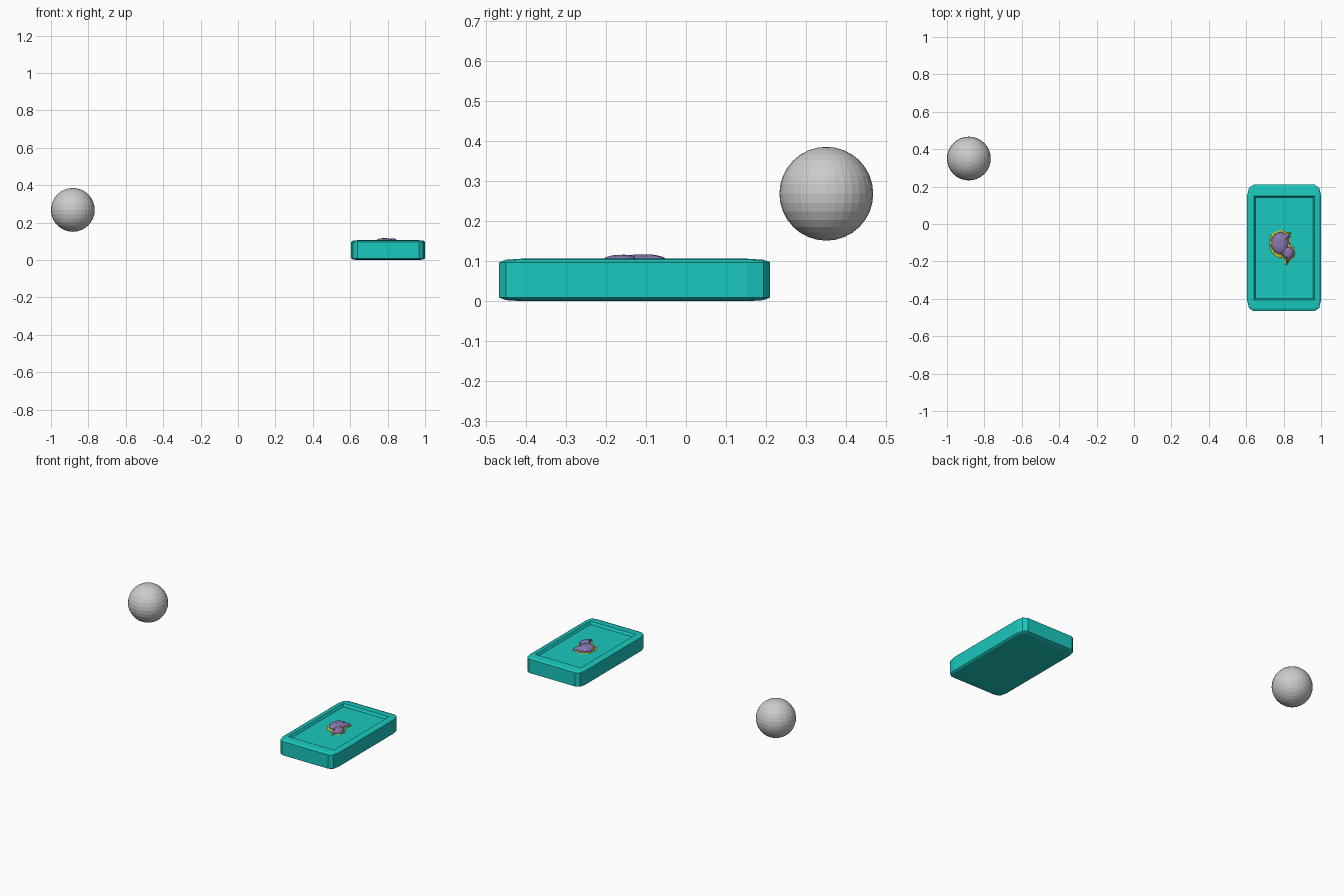
import bpy, bmesh
from mathutils import Vector, Matrix

if "Cube" in bpy.data.objects:
    bpy.data.objects.remove(bpy.data.objects["Cube"])


def material(name, rgb):
    m = bpy.data.materials.new(name)
    m.diffuse_color = (*rgb, 1)
    m.use_nodes = True
    m.node_tree.nodes["Principled BSDF"].inputs["Base Color"].default_value = m.diffuse_color
    return m


def finish(bm, name, mat):
    bmesh.ops.recalc_face_normals(bm, faces=bm.faces)
    me = bpy.data.meshes.new(name)
    bm.to_mesh(me)
    bm.free()
    ob = bpy.data.objects.new(name, me)
    bpy.context.collection.objects.link(ob)
    me.materials.append(mat)
    return ob


teal = material("teal", (0.01, 0.58, 0.52))
purple = material("purple", (0.24, 0.18, 0.42))
yellow = material("yellow", (0.65, 0.60, 0.02))

# Floating ball
bpy.ops.mesh.primitive_uv_sphere_add(segments=32, ring_count=16, radius=0.117,
                                     location=(-0.883, 0.35, 0.268))
bpy.context.object.name = "ball"

# Tray: bevelled cube, stretched flat, with the top face sunk in
bm = bmesh.new()
bmesh.ops.create_cube(bm, size=2)
bmesh.ops.bevel(bm, geom=bm.edges[:], offset=0.17, segments=2, profile=0.5, affect='EDGES')
bm.transform(Matrix.Translation((0.8025, -0.128, 0.053)) @ Matrix.Diagonal((0.1975, 0.338, 0.053, 1)))
bm.normal_update()
top = max(bm.faces, key=lambda f: f.calc_center_median().z)
bmesh.ops.inset_region(bm, faces=[top], thickness=0.003)
bmesh.ops.inset_region(bm, faces=[top], thickness=0.012)
for v in top.verts:
    v.co.z = 0.09
finish(bm, "tray", teal)


# Domed splat: outline shrunk ring by ring towards a peak
def splat(name, outline, peak, z0, height, mat):
    bm = bmesh.new()
    c = Vector(peak)
    rings = []
    for scale, h in ((1, 0), (0.95, 0.4), (0.75, 0.75), (0.45, 0.95)):
        rings.append([bm.verts.new((*(c + (Vector(p) - c) * scale), z0 + height * h)) for p in outline])
    n = len(outline)
    for a, b in zip(rings, rings[1:]):
        for i in range(n):
            j = (i + 1) % n
            bm.faces.new((a[i], a[j], b[j], b[i]))
    tip = bm.verts.new((*c, z0 + height))
    for i in range(n):
        bm.faces.new((rings[-1][i], rings[-1][(i + 1) % n], tip))
    bm.faces.new(rings[0][::-1])
    return finish(bm, name, mat)


splat("splat_edge", [(0.727, -0.13), (0.725, -0.09), (0.733, -0.055), (0.765, -0.038), (0.79, -0.03),
                     (0.815, -0.045), (0.84, -0.045), (0.836, -0.075), (0.834, -0.11), (0.855, -0.125),
                     (0.862, -0.155), (0.855, -0.185), (0.83, -0.2), (0.818, -0.222), (0.807, -0.215),
                     (0.808, -0.195), (0.79, -0.18), (0.765, -0.178), (0.738, -0.155)],
      (0.795, -0.12), 0.089, 0.007, yellow)
splat("splat_large_lobe", [(0.733, -0.12), (0.735, -0.08), (0.75, -0.055), (0.785, -0.04), (0.81, -0.053),
                           (0.836, -0.049), (0.826, -0.08), (0.825, -0.12), (0.81, -0.155),
                           (0.78, -0.165), (0.75, -0.15)],
      (0.78, -0.11), 0.091, 0.026, purple)
splat("splat_small_lobe", [(0.79, -0.14), (0.81, -0.12), (0.84, -0.122), (0.856, -0.145), (0.852, -0.175),
                           (0.83, -0.193), (0.816, -0.215), (0.812, -0.188), (0.792, -0.17)],
      (0.82, -0.155), 0.091, 0.025, purple)
